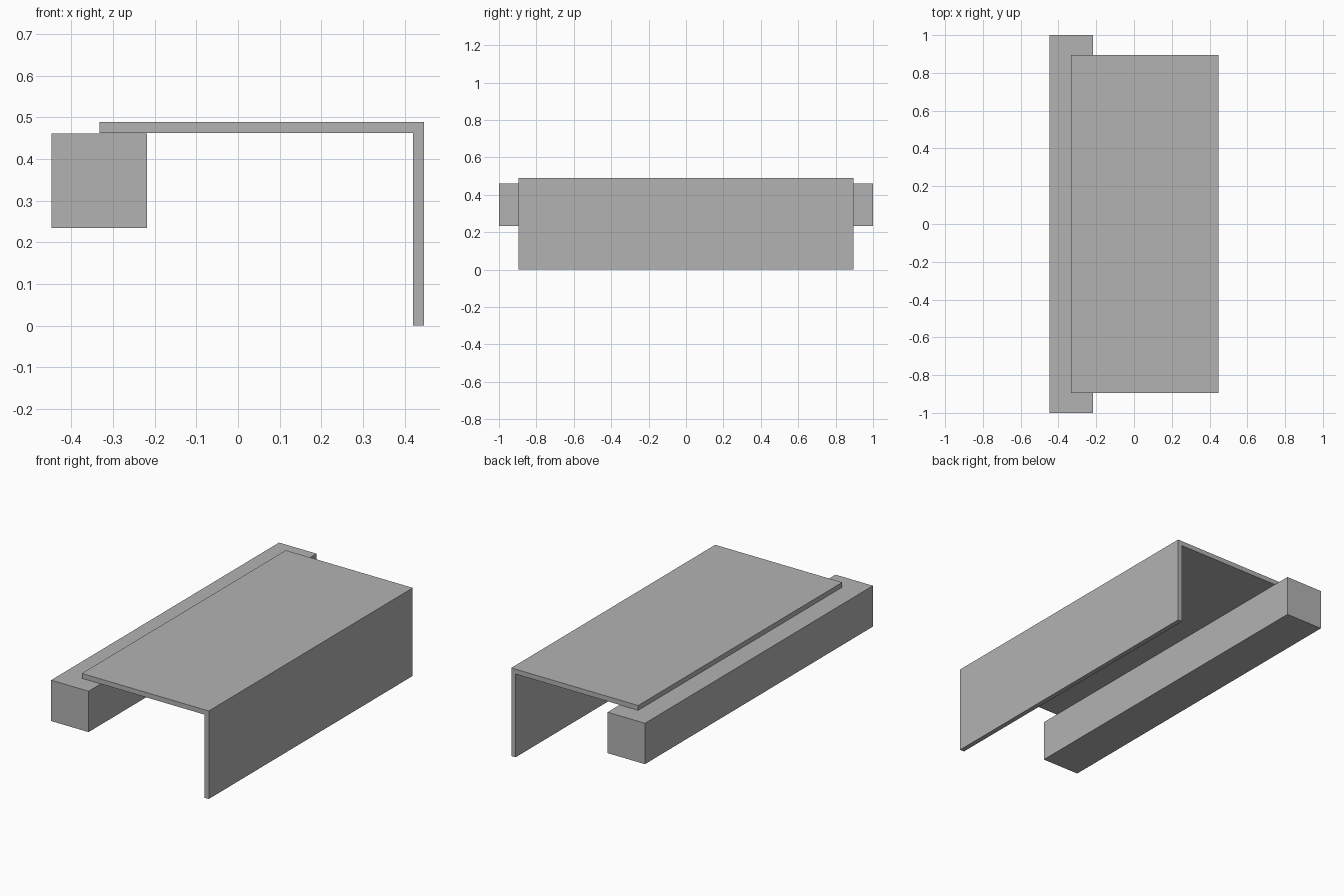
import bpy
import bmesh

cube = bpy.data.objects.get("Cube")
if cube:
    bpy.data.objects.remove(cube, do_unlink=True)

grey = bpy.data.materials.new("plain grey")
grey.use_nodes = True
colour = (0.45, 0.45, 0.45, 1)
grey.diffuse_color = colour
grey.node_tree.nodes["Principled BSDF"].inputs["Base Color"].default_value = colour


def extrude_profile(name, profile, half_length):
    """Extrude an x-z outline along y, centred on y = 0."""
    bm = bmesh.new()
    face = bm.faces.new([bm.verts.new((x, -half_length, z)) for x, z in profile])
    result = bmesh.ops.extrude_face_region(bm, geom=[face])
    moved = [v for v in result["geom"] if isinstance(v, bmesh.types.BMVert)]
    bmesh.ops.translate(bm, verts=moved, vec=(0, 2 * half_length, 0))
    bmesh.ops.recalc_face_normals(bm, faces=bm.faces)
    mesh = bpy.data.meshes.new(name)
    bm.to_mesh(mesh)
    bm.free()
    mesh.materials.append(grey)
    obj = bpy.data.objects.new(name, mesh)
    bpy.context.collection.objects.link(obj)
    return obj


# Square beam under the free edge of the panel
left, right, bottom, top = -0.448, -0.218, 0.234, 0.461
extrude_profile("support_beam",
                [(left, bottom), (right, bottom), (right, top), (left, top)], 1.0)

# Bent panel: flat top resting on the beam, with a side wall down to the ground
edge, outer, height, thick = -0.333, 0.447, 0.489, 0.027
inner, under = outer - thick, height - thick
extrude_profile("angled_panel",
                [(edge, under), (inner, under), (inner, 0), (outer, 0),
                 (outer, height), (edge, height)], 0.895)
